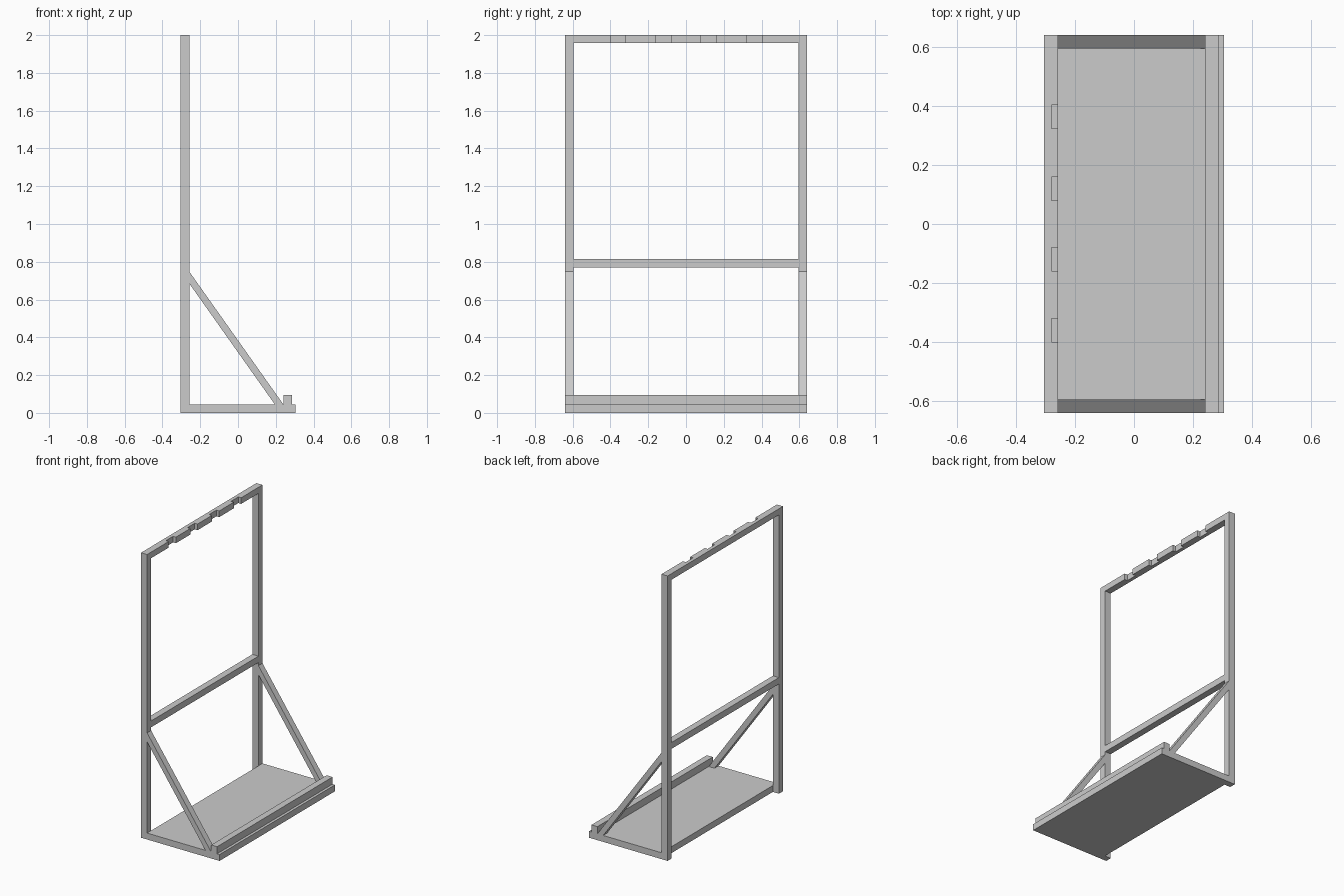
import bpy, bmesh

if "Cube" in bpy.data.objects:
    bpy.data.objects.remove(bpy.data.objects["Cube"])

BACK, INNER, FRONT = -0.305, -0.258, 0.305   # x of rear face, post front face, base front
W, WI = 0.64, 0.595                          # outer and inner half widths (y)


def prism(name, profile, axis, lo, hi):
    """Extrude a flat profile along y (profile in x,z) or z (profile in x,y)."""
    def point(a, b, c):
        return (a, c, b) if axis == 'y' else (a, b, c)
    bm = bmesh.new()
    face = bm.faces.new([bm.verts.new(point(a, b, lo)) for a, b in profile])
    ext = bmesh.ops.extrude_face_region(bm, geom=[face])
    verts = [v for v in ext['geom'] if isinstance(v, bmesh.types.BMVert)]
    bmesh.ops.translate(bm, verts=verts, vec=point(0, 0, hi - lo))
    bmesh.ops.recalc_face_normals(bm, faces=bm.faces)
    mesh = bpy.data.meshes.new(name)
    bm.to_mesh(mesh)
    bm.free()
    obj = bpy.data.objects.new(name, mesh)
    bpy.context.collection.objects.link(obj)
    return obj


def box(name, x0, x1, y0, y1, z0, z1):
    return prism(name, [(x0, y0), (x1, y0), (x1, y1), (x0, y1)], 'z', z0, z1)


# Base board and front lip
box("base_board", INNER, FRONT, -W, W, 0, 0.045)
box("front_lip", 0.24, 0.286, -W, W, 0.045, 0.095)

# Posts and diagonal braces on both sides
brace = [(INNER, 0.748), (INNER, 0.685), (0.195, 0.045), (0.24, 0.045)]
for side, y0, y1 in (("left", -W, -WI), ("right", WI, W)):
    box(side + "_post", BACK, INNER, y0, y1, 0, 2)
    prism(side + "_brace", brace, 'y', y0, y1)

# Middle rail
box("middle_rail", BACK, INNER, -WI, WI, 0.77, 0.815)

# Top rail with four notches in its front face
outline = [(BACK, WI), (BACK, -WI), (INNER, -WI)]
for c in (-0.36, -0.12, 0.12, 0.363):
    outline += [(INNER, c - 0.04), (-0.28, c - 0.04), (-0.28, c + 0.04), (INNER, c + 0.04)]
outline.append((INNER, WI))
prism("notched_top_rail", outline, 'z', 1.957, 2)
